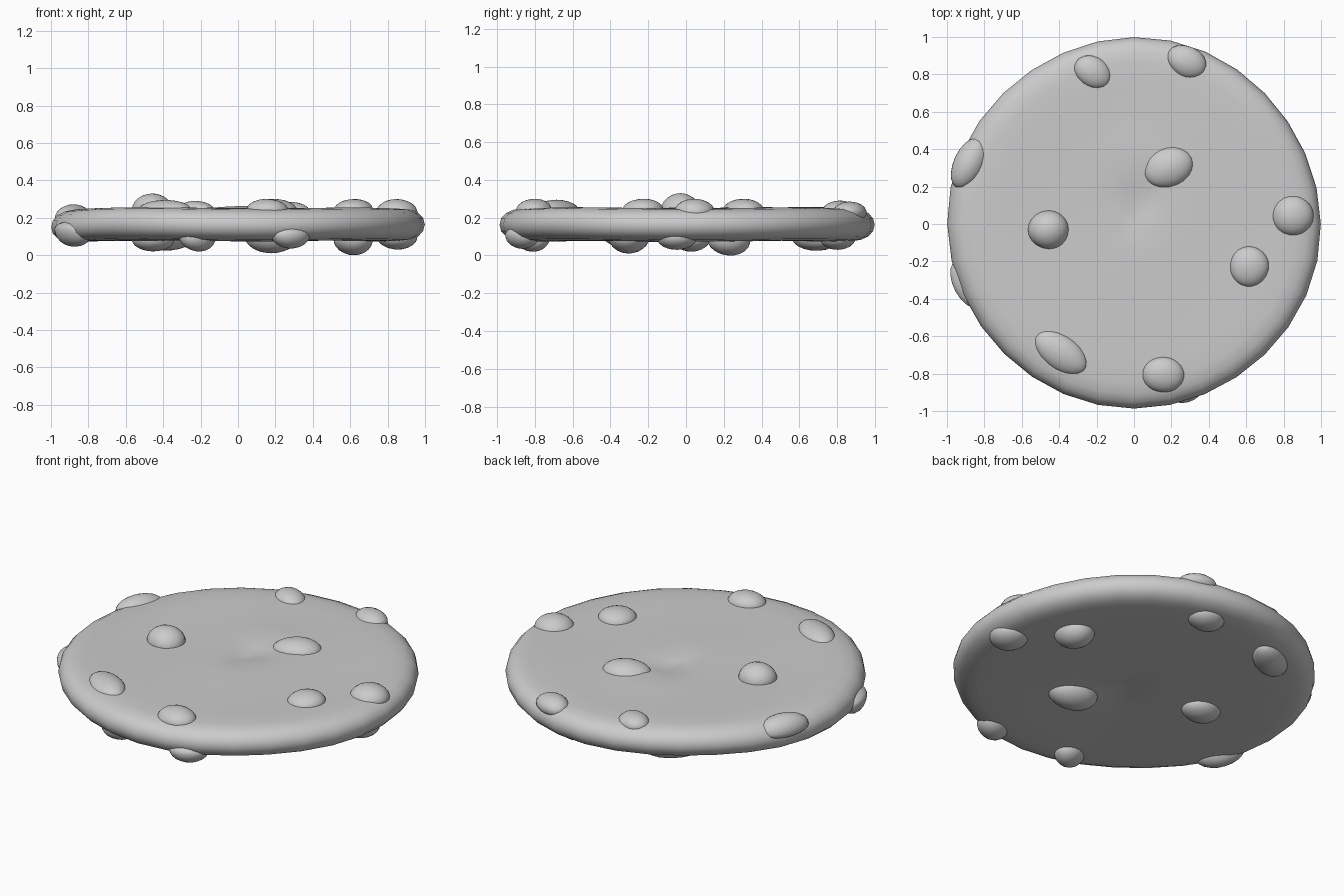
import bpy, bmesh, math, random
from mathutils import Matrix, Vector

if "Cube" in bpy.data.objects:
    bpy.data.objects.remove(bpy.data.objects["Cube"])

random.seed(4)
MID = 0.165          # mid-height of the biscuit


def finish(bm, name, angle=60):
    bmesh.ops.recalc_face_normals(bm, faces=bm.faces)
    me = bpy.data.meshes.new(name)
    bm.to_mesh(me)
    bm.free()
    ob = bpy.data.objects.new(name, me)
    bpy.context.collection.objects.link(ob)
    for p in me.polygons:
        p.use_smooth = True
    return ob


def bump(x, y, cx, cy, w):
    return math.exp(-((x - cx) ** 2 + (y - cy) ** 2) / (w * w))


# Biscuit body: rounded disc profile lathed around z, with a slightly uneven rim
def biscuit():
    profile = [(0.08, 0.084), (0.2, 0.084), (0.32, 0.085), (0.45, 0.085),
               (0.6, 0.086), (0.75, 0.088), (0.86, 0.087), (0.92, 0.08),
               (0.96, 0.062), (0.985, 0.035), (0.994, 0.0)]
    ring = profile + [(r, -h) for r, h in reversed(profile[:-1])]
    seg = 32
    bm = bmesh.new()
    rows = []
    for r, h in ring:
        row = []
        for i in range(seg):
            a = 2 * math.pi * i / seg
            rr = r * (1 + 0.006 * math.cos(4 * a + 0.6) * r
                      - 0.014 * max(0, math.cos(a - math.radians(255))) ** 4)
            x, y = rr * math.cos(a), rr * math.sin(a)
            z = MID + h - 0.02 * max(0, -x - 0.75) * 4 * r
            z += 0.004 * math.sin(5 * x + 1) * math.cos(4 * y)
            # shallow dimple near the middle of each face
            if h > 0.07:
                z -= 0.03 * bump(x, y, 0.02, 0.12, 0.1)
                z += 0.012 * bump(x, y, 0.02, 0.33, 0.15)
            elif h < -0.07:
                z += 0.03 * bump(x, y, 0.02, -0.12, 0.1)
            row.append(bm.verts.new((x, y, z)))
        rows.append(row)
    for a, b in zip(rows, rows[1:]):
        for i in range(seg):
            j = (i + 1) % seg
            bm.faces.new((a[i], a[j], b[j], b[i]))
    for row, s in ((rows[0], -0.006), (rows[-1], 0.006)):
        c = sum((v.co for v in row), Vector()) / seg
        tip = bm.verts.new(c + Vector((0, 0, s)))
        for i in range(seg):
            bm.faces.new((row[i], row[(i + 1) % seg], tip))
    return finish(bm, "biscuit_body")


# Chip: lumpy flattened nugget, half sunk in the surface
def chip(name, x, y, a, b, rot, height, base, side):
    bm = bmesh.new()
    bmesh.ops.create_icosphere(bm, subdivisions=3, radius=1)
    lumps = [(Vector([random.uniform(-1, 1) for _ in range(3)]).normalized(),
              random.uniform(-0.07, 0.07)) for _ in range(8)]
    for v in bm.verts:
        d = v.co.normalized()
        v.co *= 1 + sum(k * max(0, d.dot(n)) ** 3 for n, k in lumps)
    top = max(v.co.z for v in bm.verts)
    for v in bm.verts:
        z = v.co.z / top
        v.co.z = z * (height - base) if z > 0 else z * 0.045
    bm.transform(Matrix.Rotation(math.radians(rot), 4, 'Z')
                 @ Matrix.Diagonal((a, b, 1, 1)))
    bm.transform(Matrix.Translation((x, y, base - MID)))
    if side < 0:
        bm.transform(Matrix.Rotation(math.pi, 4, 'X'))
    bm.transform(Matrix.Translation((0, 0, MID)))
    return finish(bm, name)


# x, y, half length, half width, turn, peak on top, peak underneath, base height
chips = [
    (-0.22, 0.81, 0.105, 0.085, -30, 0.29, 0.31, 0.235),
    (0.28, 0.865, 0.112, 0.085, -30, 0.285, 0.295, 0.22),
    (-0.88, 0.32, 0.148, 0.085, 62, 0.272, 0.285, 0.19),
    (0.18, 0.305, 0.14, 0.11, 15, 0.30, 0.32, 0.235),
    (-0.455, -0.03, 0.115, 0.1, 0, 0.33, 0.31, 0.24),
    (0.85, 0.045, 0.11, 0.108, 0, 0.30, 0.30, 0.23),
    (0.615, -0.225, 0.105, 0.112, 0, 0.30, 0.33, 0.24),
    (-0.39, -0.685, 0.165, 0.09, -35, 0.295, 0.305, 0.24),
    (0.16, -0.805, 0.11, 0.095, 0, 0.30, 0.30, 0.235),
]

biscuit()
for n, (x, y, a, b, rot, up, down, base) in enumerate(chips, 1):
    chip(f"top_chip_{n}", x, y, a, b, rot, up, base, 1)
    chip(f"bottom_chip_{n}", x, y, a, b, rot, down, base, -1)
